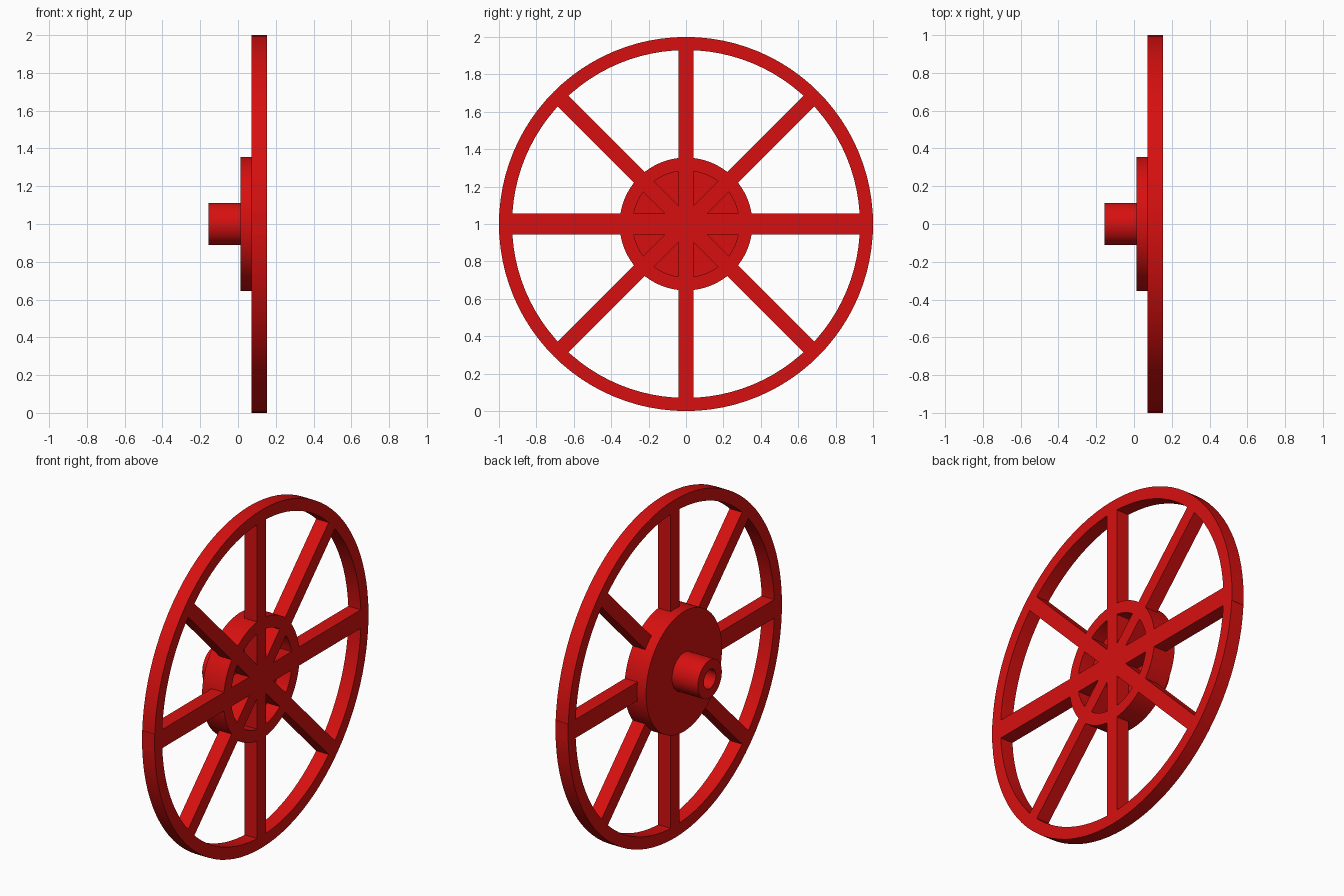
import bpy, bmesh, math
from mathutils import Matrix, Vector

if "Cube" in bpy.data.objects:
    bpy.data.objects.remove(bpy.data.objects["Cube"])

red = bpy.data.materials.new("red paint")
red.diffuse_color = (0.68, 0.005, 0.005, 1)
red.use_nodes = True
red.node_tree.nodes["Principled BSDF"].inputs["Base Color"].default_value = red.diffuse_color

CZ = 1.0                    # axle height
BACK, FACE = 0.072, 0.154   # wheel thickness along x


def finish(name, bm, smooth=False):
    bmesh.ops.remove_doubles(bm, verts=bm.verts, dist=1e-5)
    bmesh.ops.recalc_face_normals(bm, faces=bm.faces)
    me = bpy.data.meshes.new(name)
    bm.to_mesh(me)
    bm.free()
    me.materials.append(red)
    ob = bpy.data.objects.new(name, me)
    ob.location.z = CZ
    bpy.context.collection.objects.link(ob)
    if smooth:
        bpy.ops.object.select_all(action='DESELECT')
        ob.select_set(True)
        bpy.context.view_layer.objects.active = ob
        bpy.ops.object.shade_smooth_by_angle(angle=math.radians(30))
    return ob


def lathe(name, profile, closed, steps=96):
    """Spin (x, radius) points around the x axis."""
    bm = bmesh.new()
    vs = [bm.verts.new((x, 0, r)) for x, r in profile]
    pairs = list(zip(vs, vs[1:]))
    if closed:
        pairs.append((vs[-1], vs[0]))
    es = [bm.edges.new(p) for p in pairs]
    bmesh.ops.spin(bm, geom=vs + es, cent=(0, 0, 0), axis=(1, 0, 0),
                   angle=math.tau, steps=steps, use_merge=False)
    return finish(name, bm, True)


def spoke(name, angle, width, half_len):
    """Bar across the whole wheel, through the axle."""
    bm = bmesh.new()
    bmesh.ops.create_cube(bm, size=1)
    bmesh.ops.scale(bm, vec=(FACE - BACK, 2 * half_len, width), verts=bm.verts)
    bmesh.ops.translate(bm, vec=Vector(((FACE + BACK) / 2, 0, 0)), verts=bm.verts)
    bmesh.ops.rotate(bm, cent=(0, 0, 0), matrix=Matrix.Rotation(angle, 3, 'X'),
                     verts=bm.verts)
    return finish(name, bm)


# Outer rim
lathe("rim", [(BACK, 0.93), (BACK, 1.0), (FACE, 1.0), (FACE, 0.93)], True)

# Hub dish with open pocket, axle boss and blind bore in one profile
lathe("hub", [(BACK, 0), (BACK, 0.285), (FACE, 0.285), (FACE, 0.355),
              (0.013, 0.355), (0.013, 0.112), (-0.156, 0.112),
              (-0.156, 0.056), (0.013, 0.056), (0.013, 0)], False)

# Spoke bars: the horizontal one is wider and reaches the rim's outer face
spoke("horizontal_spokes", 0, 0.11, 1.0)
spoke("vertical_spokes", math.pi / 2, 0.08, 0.96)
for side, a in (("rising", math.pi / 4), ("falling", -math.pi / 4)):
    spoke(side + "_diagonal_spokes", a, 0.083, 0.96)
